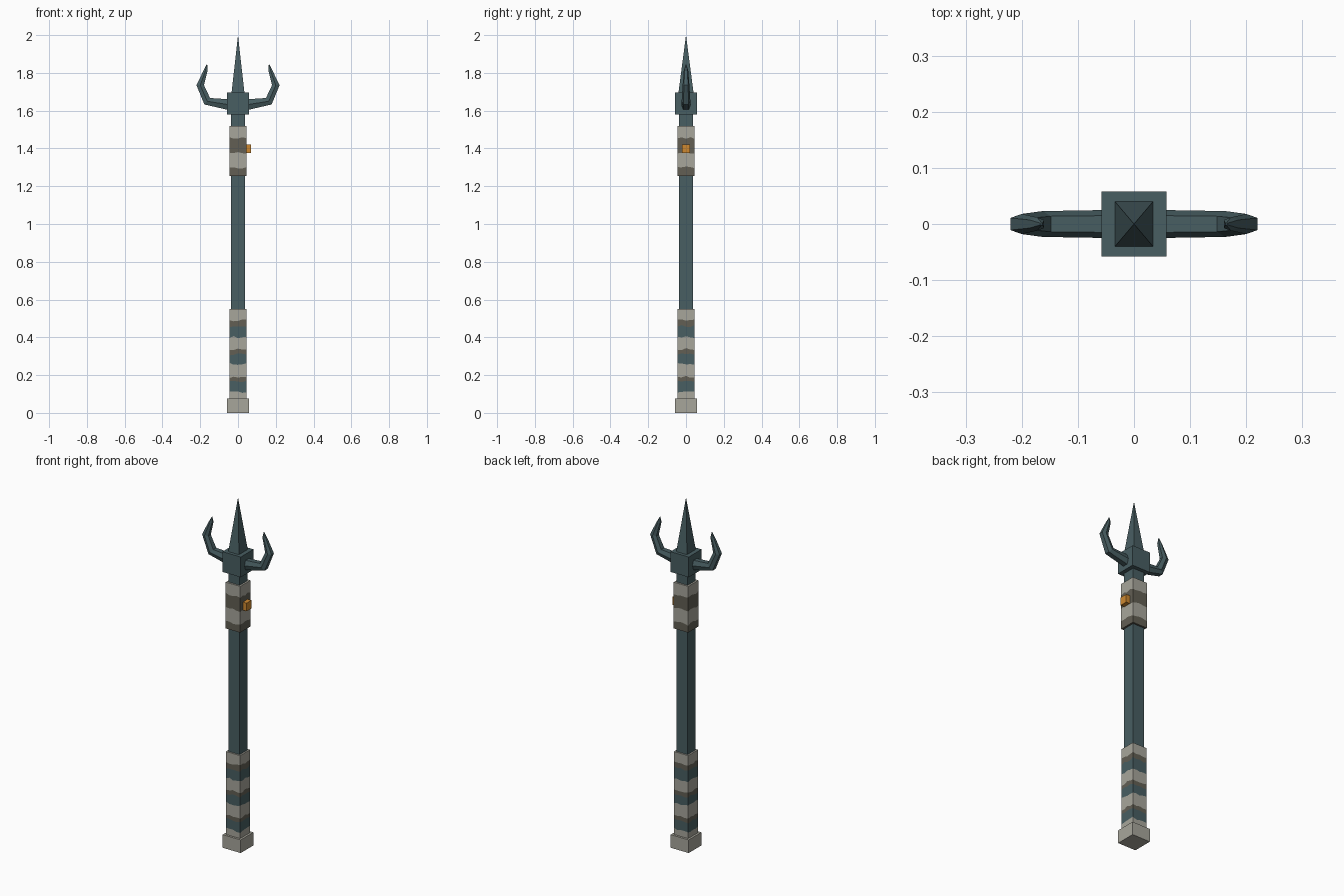
import bpy, bmesh, math, random
from mathutils import Vector

random.seed(4)
if "Cube" in bpy.data.objects:
    bpy.data.objects.remove(bpy.data.objects["Cube"], do_unlink=True)


def material(name, color):
    m = bpy.data.materials.new(name)
    m.use_nodes = True
    m.diffuse_color = (*color, 1)
    m.node_tree.nodes["Principled BSDF"].inputs["Base Color"].default_value = (*color, 1)
    return m


TEAL = material("dark teal metal", (0.065, 0.112, 0.122))
BONE = material("pale cloth", (0.39, 0.38, 0.33))
BROWN = material("dull brown cloth", (0.122, 0.114, 0.088))
AMBER = material("amber", (0.62, 0.25, 0.03))


def finish(name, bm, *mats):
    bmesh.ops.recalc_face_normals(bm, faces=bm.faces)
    mesh = bpy.data.meshes.new(name)
    bm.to_mesh(mesh)
    bm.free()
    for m in mats:
        mesh.materials.append(m)
    obj = bpy.data.objects.new(name, mesh)
    bpy.context.collection.objects.link(obj)
    return obj


def box(name, center, size, mat):
    bm = bmesh.new()
    bmesh.ops.create_cube(bm, size=1)
    bmesh.ops.scale(bm, vec=size, verts=bm.verts)
    bmesh.ops.translate(bm, vec=center, verts=bm.verts)
    return finish(name, bm, mat)


def loft(bm, rings):
    """Skin closed rings of equal length and cap both ends."""
    rows = [[bm.verts.new(p) for p in ring] for ring in rings]
    n = len(rows[0])
    strips = [[bm.faces.new((a[i], a[(i + 1) % n], b[(i + 1) % n], b[i]))
               for i in range(n)] for a, b in zip(rows, rows[1:])]
    bm.faces.new(rows[0])
    bm.faces.new(rows[-1])
    return strips


def wrap(name, half, heights, colors):
    """Square sleeve with ragged cloth bands, one material per band."""
    mats = [BONE, BROWN, TEAL]
    steps = 4
    corners = [Vector((-half, -half)), Vector((half, -half)),
               Vector((half, half)), Vector((-half, half))]
    outline = [corners[k].lerp(corners[(k + 1) % 4], s / steps)
               for k in range(4) for s in range(steps)]
    rings = []
    for j, z in enumerate(heights):
        rag = 0 if j in (0, len(heights) - 1) else 0.006
        rings.append([(p.x, p.y, z + random.uniform(-rag, rag)) for p in outline])
    bm = bmesh.new()
    for strip, color in zip(loft(bm, rings), colors):
        for f in strip:
            f.material_index = mats.index(color)
    bm.faces.ensure_lookup_table()
    bm.faces[-1].material_index = mats.index(colors[-1])
    bm.faces[-2].material_index = mats.index(colors[0])
    return finish(name, bm, *mats)


# Shaft, pommel and head block
box("shaft", (0, 0, 0.82), (0.072, 0.072, 1.56), TEAL)
box("pommel", (0, 0, 0.0375), (0.114, 0.114, 0.075), BONE)
box("head_block", (0, 0, 1.638), (0.116, 0.116, 0.116), TEAL)

# Cloth wraps
wrap("lower_wrap", 0.045,
     [0.07, 0.11, 0.165, 0.19, 0.26, 0.31, 0.337, 0.40, 0.46, 0.49, 0.55],
     [BONE] + [TEAL, BROWN, BONE] * 3)
wrap("upper_wrap", 0.046, [1.255, 1.30, 1.377, 1.455, 1.52],
     [BROWN, BONE, BROWN, BONE])

# Stud on the left side of the upper wrap
box("stud", (0.055, 0, 1.398), (0.03, 0.044, 0.046), AMBER)

# Central spike
bm = bmesh.new()
bmesh.ops.create_cone(bm, cap_ends=True, segments=4, radius1=math.sqrt(0.5), radius2=0, depth=1)
for v in bm.verts:
    x, y = v.co.x, v.co.y
    a = math.sqrt(0.5)
    v.co = (0.068 * (x - y) * a, 0.08 * (x + y) * a, 1.8475 + v.co.z * 0.305)
# Square the base to the axes whichever way the cone starts
base = [v for v in bm.verts if v.co.z < 1.8]
if min(abs(v.co.x) for v in base) < 0.01:
    for v in base:
        ang = math.atan2(v.co.y, v.co.x) + math.pi / 4
        v.co.x = math.copysign(0.034, math.cos(ang))
        v.co.y = math.copysign(0.04, math.sin(ang))
finish("spike", bm, TEAL)

# Curved side prongs: inner edge, outer edge and half thickness of each section
sections = [
    ((0.045, 1.660), (0.045, 1.602), 0.025),
    ((0.148, 1.667), (0.178, 1.633), 0.023),
    ((0.180, 1.735), (0.220, 1.735), 0.018),
    ((0.160, 1.815), (0.186, 1.805), 0.012),
    ((0.163, 1.845), (0.166, 1.845), 0.002),
]
for name, side in (("left_prong", 1), ("right_prong", -1)):
    rings = []
    for (xi, zi), (xo, zo), t in sections:
        xm, zm, flat = (xi + xo) / 2, (zi + zo) / 2, t * 0.6
        ring = [(xi, -flat, zi), (xi, flat, zi), (xm, t, zm),
                (xo, flat, zo), (xo, -flat, zo), (xm, -t, zm)]
        rings.append([(side * x, y, z) for x, y, z in ring])
    bm = bmesh.new()
    loft(bm, rings)
    finish(name, bm, TEAL)
